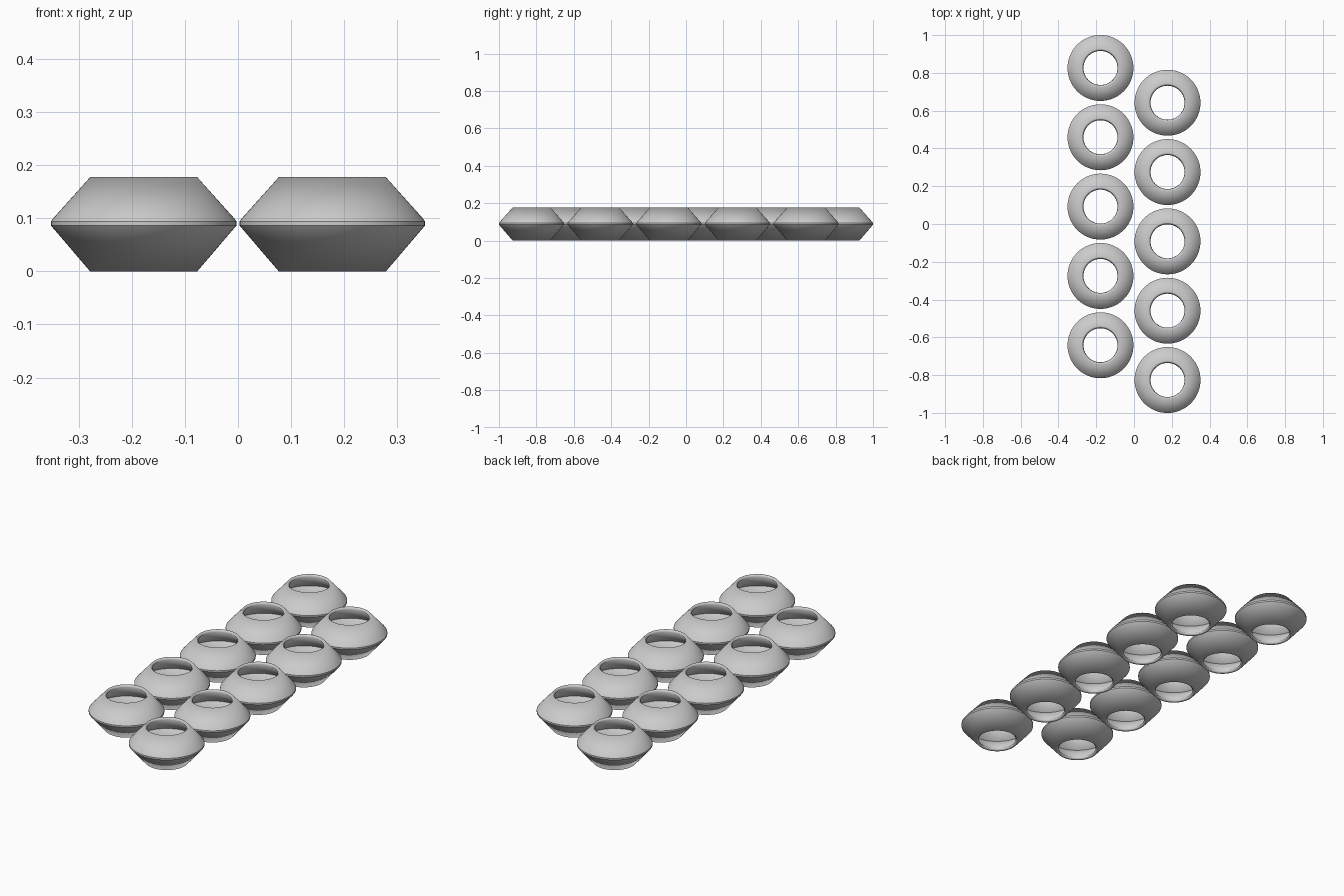
import bpy
import bmesh
import math

cube = bpy.data.objects.get("Cube")
if cube:
    bpy.data.objects.remove(cube, do_unlink=True)

SEGMENTS = 64
SPACING = 0.367
COLUMN_X = 0.1775
# Outer double-cone wall with a narrow waist band: (radius, height)
PROFILE = [(0.101, 0), (0.1745, 0.086), (0.1745, 0.094), (0.17, 0.1), (0.101, 0.177)]

grey = bpy.data.materials.new("light grey")
grey.use_nodes = True
grey.diffuse_color = (0.6, 0.6, 0.6, 1)
grey.node_tree.nodes["Principled BSDF"].inputs["Base Color"].default_value = (0.6, 0.6, 0.6, 1)


def ring_mesh():
    """Revolve the profile into an open shell."""
    bm = bmesh.new()
    loops = []
    for r, z in PROFILE:
        angles = [math.tau * i / SEGMENTS for i in range(SEGMENTS)]
        loops.append([bm.verts.new((r * math.cos(a), r * math.sin(a), z)) for a in angles])
    for low, high in zip(loops, loops[1:]):
        for i in range(SEGMENTS):
            j = (i + 1) % SEGMENTS
            bm.faces.new((low[i], low[j], high[j], high[i]))
    mesh = bpy.data.meshes.new("hollow_ring")
    bm.to_mesh(mesh)
    bm.free()
    mesh.materials.append(grey)
    return mesh


def add_ring(name, mesh, x, y):
    ring = bpy.data.objects.new(name, mesh)
    bpy.context.collection.objects.link(ring)
    ring.location = (x, y, 0)
    # Thin wall growing inwards, which leaves bevelled rims
    wall = ring.modifiers.new("wall", "SOLIDIFY")
    wall.thickness = 0.0145
    wall.offset = -1
    return ring


# Two staggered columns of five rings
mesh = ring_mesh()
rings = []
for i in range(5):
    y = 0.826 - SPACING * i
    rings.append(add_ring(f"right_ring_{i + 1}", mesh, -COLUMN_X, y))
    rings.append(add_ring(f"left_ring_{i + 1}", mesh, COLUMN_X, -y))

# Smooth round walls with crisp rims and waist; the mesh is shared
for ring in rings:
    ring.select_set(False)
bpy.ops.object.select_all(action="DESELECT")
rings[0].select_set(True)
bpy.context.view_layer.objects.active = rings[0]
bpy.ops.object.shade_smooth_by_angle(angle=math.radians(25))
